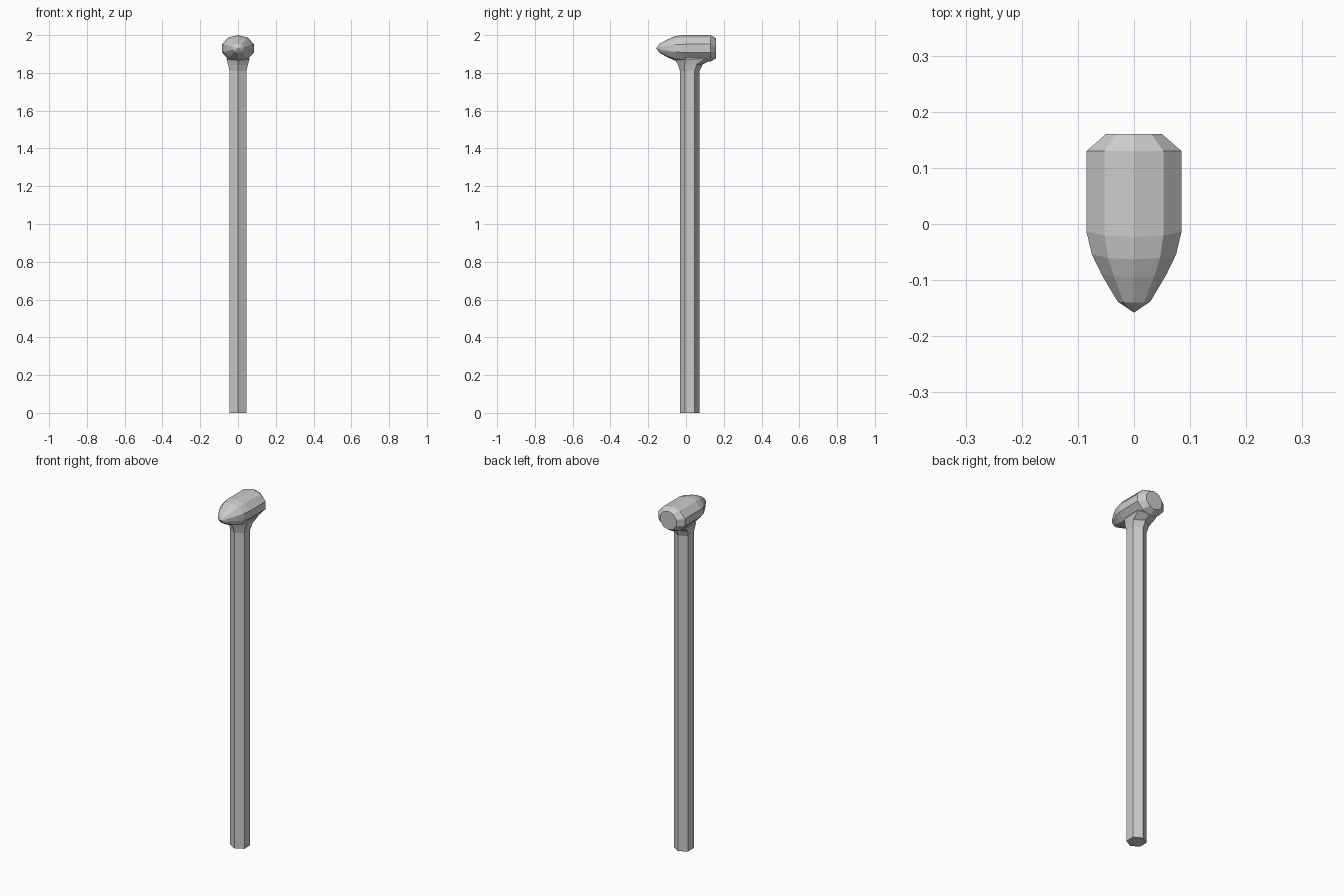
import bpy, bmesh
from math import sin, cos, pi

if "Cube" in bpy.data.objects:
    bpy.data.objects.remove(bpy.data.objects["Cube"])


def loft(name, rings, tip=None):
    """Skin equal-length rings of points; close with caps or a tip point."""
    bm = bmesh.new()
    loops = [[bm.verts.new(p) for p in ring] for ring in rings]
    n = len(loops[0])
    for a, b in zip(loops, loops[1:]):
        for i in range(n):
            j = (i + 1) % n
            bm.faces.new((a[i], a[j], b[j], b[i]))
    bm.faces.new(loops[0])
    if tip:
        t = bm.verts.new(tip)
        for i in range(n):
            bm.faces.new((loops[-1][i], loops[-1][(i + 1) % n], t))
    else:
        bm.faces.new(loops[-1])
    bmesh.ops.recalc_face_normals(bm, faces=bm.faces)
    mesh = bpy.data.meshes.new(name)
    bm.to_mesh(mesh)
    bm.free()
    obj = bpy.data.objects.new(name, mesh)
    bpy.context.collection.objects.link(obj)
    return obj


def hexagon(z, half_x, front, back, dz=0.0):
    """Hexagon with corners at front and back; dz raises the back corner."""
    mid, q = (front + back) / 2, (back - front) / 4
    pts = [(0, front), (half_x, mid - q), (half_x, mid + q),
           (0, back), (-half_x, mid + q), (-half_x, mid - q)]
    return [(x, y, z + dz * (y - front) / (back - front)) for x, y in pts]


def head_ring(y, rx, rz, bow=0.0):
    """Ten-sided section; bow pushes the top and bottom ridges forward."""
    return [(rx * sin(k * pi / 5), y - bow * abs(cos(k * pi / 5)),
             1.93 + rz * cos(k * pi / 5)) for k in range(10)]


# Handle: six-sided shaft flaring into the underside of the head
loft("handle", [
    hexagon(0.0, 0.045, -0.032, 0.072),
    hexagon(1.81, 0.045, -0.032, 0.072),
    hexagon(1.842, 0.052, -0.042, 0.09, 0.004),
    hexagon(1.868, 0.06, -0.058, 0.155, 0.009),
    hexagon(1.9, 0.05, -0.04, 0.13),
])

# Head: chamfered striking face at the back, pointed nose at the front
loft("hammer_head", [
    head_ring(0.16, 0.053, 0.053),
    head_ring(0.13, 0.089, 0.07),
    head_ring(-0.01, 0.089, 0.07, 0.013),
    head_ring(-0.05, 0.079, 0.063, 0.013),
    head_ring(-0.087, 0.061, 0.049, 0.008),
    head_ring(-0.137, 0.031, 0.024, 0.003),
], tip=(0, -0.158, 1.93))
